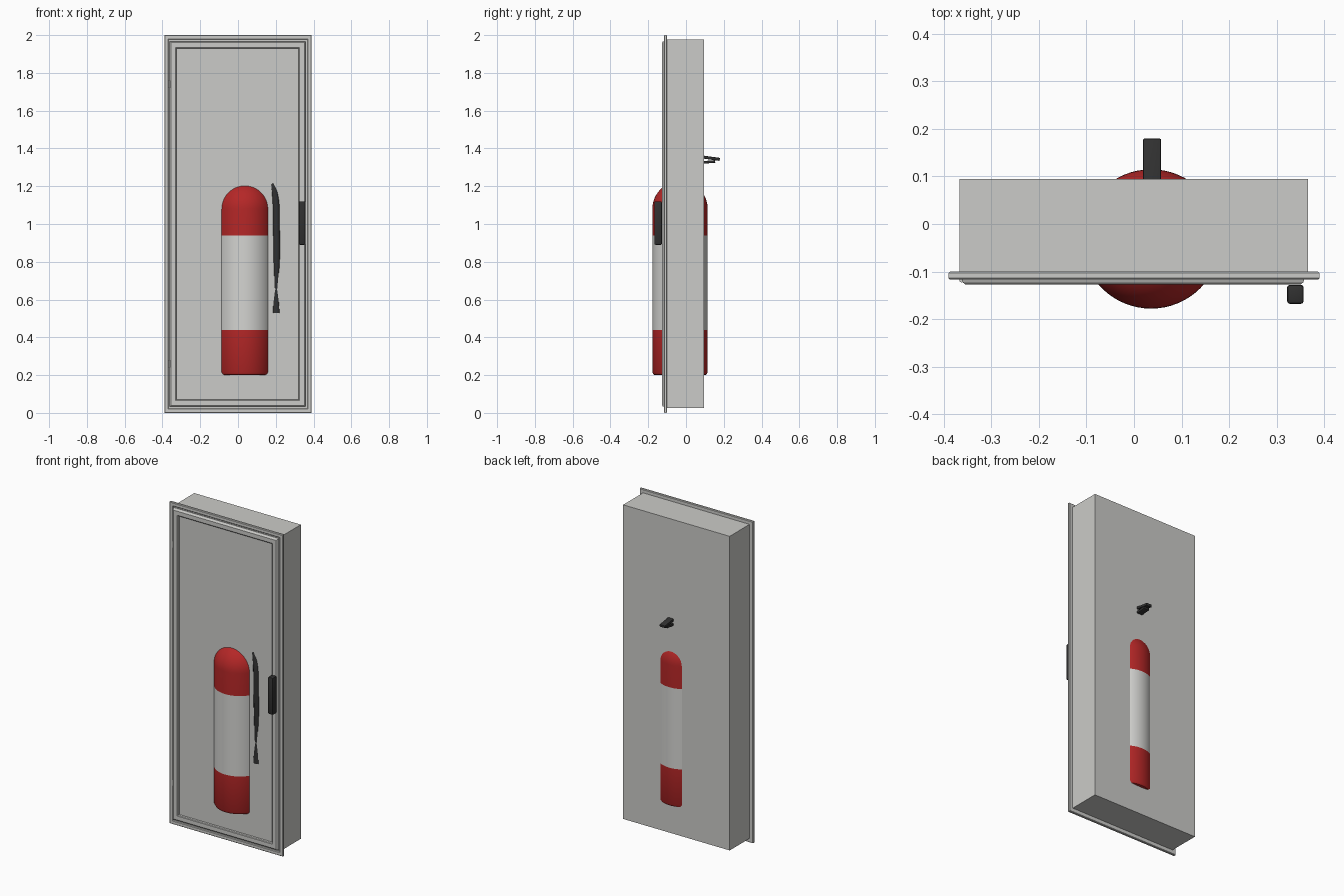
import bpy, bmesh, math
from mathutils import Vector

if "Cube" in bpy.data.objects:
    bpy.data.objects.remove(bpy.data.objects["Cube"])


def material(name, rgb):
    m = bpy.data.materials.new(name)
    m.diffuse_color = (*rgb, 1)
    m.use_nodes = True
    m.node_tree.nodes["Principled BSDF"].inputs["Base Color"].default_value = m.diffuse_color
    return m


GREY = material("cabinet grey", (0.60, 0.60, 0.58))
WHITE = material("label white", (0.66, 0.66, 0.64))
RED = material("tank red", (0.46, 0.02, 0.02))
DARK = material("dark rubber", (0.03, 0.03, 0.03))


def finish(name, bm, mats, smooth=False):
    bmesh.ops.recalc_face_normals(bm, faces=bm.faces)
    me = bpy.data.meshes.new(name)
    bm.to_mesh(me)
    bm.free()
    ob = bpy.data.objects.new(name, me)
    bpy.context.collection.objects.link(ob)
    for m in mats:
        me.materials.append(m)
    if smooth:
        bpy.context.view_layer.objects.active = ob
        ob.select_set(True)
        bpy.ops.object.shade_smooth_by_angle(angle=math.radians(35))
        ob.select_set(False)
    return ob


def rect_loft(name, x0, x1, z0, z1, profile, closed=False, cap=False):
    """Nested rectangles; profile is a list of (inset, y)."""
    bm = bmesh.new()
    rings = []
    for i, y in profile:
        rings.append([bm.verts.new(p) for p in (
            (x0 + i, y, z0 + i), (x1 - i, y, z0 + i),
            (x1 - i, y, z1 - i), (x0 + i, y, z1 - i))])
    pairs = list(zip(rings, rings[1:]))
    if closed:
        pairs.append((rings[-1], rings[0]))
    for a, b in pairs:
        for k in range(4):
            n = (k + 1) % 4
            bm.faces.new((a[k], a[n], b[n], b[k]))
    if cap:
        bm.faces.new(rings[-1])
    return finish(name, bm, [GREY])


def box(name, lo, hi, mat, bevel=0.0, tilt=0.0):
    lo, hi = Vector(lo), Vector(hi)
    bm = bmesh.new()
    bmesh.ops.create_cube(bm, size=1)
    for v in bm.verts:
        v.co = Vector(v.co[k] * (hi - lo)[k] for k in range(3))
    if bevel:
        bmesh.ops.bevel(bm, geom=bm.edges[:], offset=bevel, segments=2,
                        profile=0.5, affect='EDGES')
    ob = finish(name, bm, [mat], bevel > 0)
    ob.location = (lo + hi) / 2
    ob.rotation_euler.x = tilt
    return ob


def lathe(name, x, y, profile, mats, rule=None, seg=64):
    """Turned part about a vertical axis; profile is a list of (radius, z)."""
    bm = bmesh.new()
    rings = []
    for r, z in profile:
        rings.append([bm.verts.new((x + r * math.cos(2 * math.pi * k / seg),
                                    y + r * math.sin(2 * math.pi * k / seg), z))
                      for k in range(seg)])
    for a, b in zip(rings, rings[1:]):
        for k in range(seg):
            n = (k + 1) % seg
            bm.faces.new((a[k], a[n], b[n], b[k]))
    bm.faces.new(rings[0])
    bm.faces.new(rings[-1])
    if rule:
        for f in bm.faces:
            f.material_index = rule(f.calc_center_median().z)
    return finish(name, bm, mats, True)


# Cabinet: shell, front frame, door with recessed panel
rect_loft("cabinet_shell", -0.367, 0.366, 0.025, 1.978,
          [(0, -0.10), (0, 0.095)], cap=True)
rect_loft("front_frame", -0.39, 0.39, 0, 2,
          [(0.05, -0.10), (0.003, -0.10), (0, -0.103), (0, -0.114),
           (0.003, -0.117), (0.02, -0.117), (0.023, -0.114),
           (0.023, -0.108), (0.05, -0.108)], closed=True)
rect_loft("door", -0.362, 0.358, 0.033, 1.967,
          [(0, -0.108), (0, -0.118), (0.002, -0.123), (0.007, -0.127),
           (0.032, -0.127), (0.036, -0.124), (0.037, -0.1125)], cap=True)
for z in (0.26, 1.74):
    lathe("hinge", -0.3625, -0.118, [(0.005, z - 0.02), (0.005, z + 0.02)],
          [GREY], seg=12)
box("door_handle", (0.322, -0.168, 0.89), (0.357, -0.128, 1.12), DARK, 0.006)

# Extinguisher tank with a label band
CX, CY, R = 0.036, -0.0315, 0.1465
dome = [(R * math.cos(a), 1.08 + R * math.sin(a))
        for a in (math.radians(d) for d in range(0, 80, 6))]
lathe("tank", CX, CY,
      [(R - 0.015, 0.2), (R - 0.006, 0.203), (R, 0.215), (R, 0.44), (R, 0.94)]
      + dome, [RED, WHITE], lambda z: int(0.44 < z < 0.94))

# Valve and squeeze levers
lathe("valve", CX, CY, [(0.035, 1.2), (0.035, 1.25), (0.024, 1.26),
                        (0.024, 1.35)], [DARK], seg=24)
box("upper_lever", (0.019, -0.05, 1.35), (0.057, 0.18, 1.366), DARK, 0.003, -0.14)
box("lower_lever", (0.019, -0.05, 1.316), (0.057, 0.155, 1.33), DARK, 0.003, 0.08)

# Hose and discharge nozzle
curve = bpy.data.curves.new("hose", 'CURVE')
curve.dimensions = '3D'
curve.bevel_depth = 0.02
curve.bevel_resolution = 3
curve.use_fill_caps = True
path = [(0.04, -0.035, 1.31), (0.13, -0.07, 1.31), (0.183, -0.094, 1.21),
        (0.204, -0.105, 0.95), (0.202, -0.094, 0.66)]
spline = curve.splines.new('BEZIER')
spline.bezier_points.add(len(path) - 1)
for p, co in zip(spline.bezier_points, path):
    p.co = co
    p.handle_left_type = p.handle_right_type = 'AUTO'
curve.materials.append(DARK)
hose = bpy.data.objects.new("hose", curve)
bpy.context.collection.objects.link(hose)
lathe("nozzle", 0.202, -0.094, [(0.026, 0.53), (0.0235, 0.58), (0.019, 0.655),
                                (0.019, 0.68)], [DARK], seg=20)
